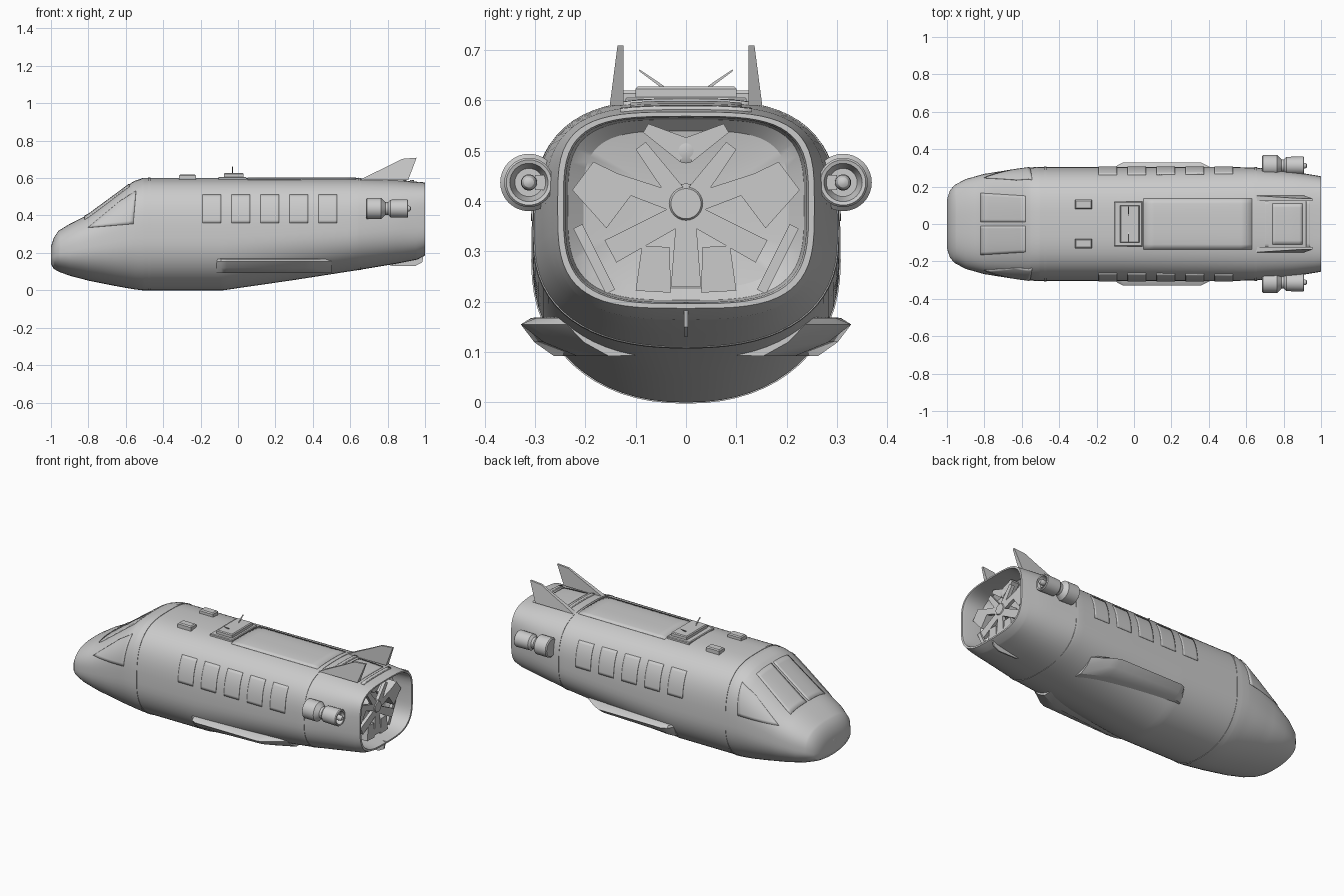
import bpy, bmesh, math
from mathutils import Vector

if "Cube" in bpy.data.objects:
    bpy.data.objects.remove(bpy.data.objects["Cube"])

# hull stations: x, top z, bottom z, half width, widest z, upper and lower roundness
ST = [(-1.0, .235, .14, .13, .18, 2.4, 2.2), (-.985, .28, .115, .178, .185, 2.5, 2.2),
      (-.96, .318, .10, .208, .20, 2.7, 2.2), (-.9, .355, .078, .24, .21, 2.8, 2.2),
      (-.8, .405, .052, .268, .23, 2.9, 2.2), (-.65, .515, .022, .292, .26, 3, 2.2),
      (-.56, .582, .006, .302, .28, 3, 2.2), (-.51, .6, 0, .305, .28, 3, 2.2),
      (-.08, .6, 0, .305, .28, 3, 2.2), (.3, .6, .055, .305, .30, 3, 2.2),
      (.64, .6, .108, .303, .33, 3, 2.4), (.85, .59, .143, .28, .37, 3.2, 2.7),
      (.96, .58, .165, .262, .385, 3.5, 3.1), (1.0, .577, .187, .255, .39, 3.6, 3.4)]


def station(x):
    for a, b in zip(ST, ST[1:]):
        if x <= b[0] + 1e-6:
            t = (x - a[0]) / (b[0] - a[0])
            return [p + (q - p) * t for p, q in zip(a, b)]
    return list(ST[-1])


def hull_ring(x, n=64, scale=1, at=None):
    _, top, bot, w, zc, nu, nl = station(x)
    ring = []
    for i in range(n):
        a = 2 * math.pi * i / n
        s, c = math.sin(a), math.cos(a)
        h, e = (top - zc, nu) if c > 0 else (zc - bot, nl)
        y = math.copysign(abs(s) ** (2 / e), s) * w * scale
        z = zc + math.copysign(abs(c) ** (2 / e), c) * h * scale
        ring.append((x if at is None else at, y, z))
    return ring


def hull_y(x, z):
    _, top, bot, w, zc, nu, nl = station(x)
    f, e = ((z - zc) / (top - zc), nu) if z > zc else ((zc - z) / (zc - bot), nl)
    return w * (1 - min(f, .999) ** e) ** (1 / e)


def hull_z(x, y):
    _, top, bot, w, zc, nu, nl = station(x)
    return zc + (top - zc) * (1 - min(abs(y) / w, .999) ** nu) ** (1 / nu)


def make(name, verts, faces, smooth=30):
    me = bpy.data.meshes.new(name)
    me.from_pydata([tuple(v) for v in verts], [], faces)
    bm = bmesh.new()
    bm.from_mesh(me)
    bmesh.ops.recalc_face_normals(bm, faces=bm.faces)
    bm.to_mesh(me)
    bm.free()
    ob = bpy.data.objects.new(name, me)
    bpy.context.collection.objects.link(ob)
    bpy.ops.object.select_all(action='DESELECT')
    ob.select_set(True)
    bpy.context.view_layer.objects.active = ob
    bpy.ops.object.shade_smooth_by_angle(angle=math.radians(smooth))
    return ob


def loft(name, rings, smooth=30):
    n = len(rings[0])
    verts = [v for r in rings for v in r]
    faces = [(k * n + i, k * n + (i + 1) % n, (k + 1) * n + (i + 1) % n, (k + 1) * n + i)
             for k in range(len(rings) - 1) for i in range(n)]
    faces += [tuple(range(n)), tuple(range(len(verts) - n, len(verts)))]
    return make(name, verts, faces, smooth)


def box(name, x0, x1, y0, y1, z0, z1, inset=0):
    def ring(z, d):
        return [(x0 + d, y0 + d, z), (x1 - d, y0 + d, z), (x1 - d, y1 - d, z), (x0 + d, y1 - d, z)]
    return loft(name, [ring(z0, 0), ring(z1 - inset, 0), ring(z1, inset)])


def patch(name, quad, side=0, thick=.008, n=10):
    """Panel following the hull; quad is (x, z) for sides, (x, y) for the roof."""
    a, b, c, d = [Vector(q) for q in quad]
    verts = []
    for i in range(n + 1):
        for j in range(n + 1):
            u, v = a.lerp(b, i / n).lerp(d.lerp(c, i / n), j / n)
            verts.append((u, side * hull_y(u, v), v) if side else (u, v, hull_z(u, v)))
    m = n + 1
    faces = [(i * m + j, i * m + j + 1, (i + 1) * m + j + 1, (i + 1) * m + j)
             for i in range(n) for j in range(n)]
    ob = make(name, verts, faces)
    mod = ob.modifiers.new("thickness", 'SOLIDIFY')
    mod.thickness, mod.offset = thick, 0
    return ob


def strut(name, a, b, wa, wb, thick=.02):
    """Tapered bar lying in the yz plane; a and b are (x, y, z)."""
    a, b = Vector(a), Vector(b)
    side = (b - a).cross(Vector((1, 0, 0))).normalized()
    up = Vector((thick / 2, 0, 0))
    return loft(name, [[p + side * w + up, p - side * w + up, p - side * w - up, p + side * w - up]
                       for p, w in ((a, wa / 2), (b, wb / 2))])


def lathe(name, profile, y, z, n=32):
    return loft(name, [[(x, y + r * math.cos(2 * math.pi * i / n), z + r * math.sin(2 * math.pi * i / n))
                        for i in range(n)] for x, r in profile])


# hull with hollow engine bay
xs = sorted({round(s[0], 3) for s in ST} | {round(-.95 + .05 * i, 3) for i in range(39)})
rings = [hull_ring(-1.0, scale=.5, at=-1.0)] + [hull_ring(x) for x in xs]
rings += [hull_ring(1, scale=s, at=x) for x, s in ((1, .955), (.985, .94), (.88, .92), (.855, .8), (.84, .4))]
loft("hull", rings)
# seam bands around the hull
for name, x in (("cabin_seam", -.48), ("tail_seam", .645)):
    loft(name, [hull_ring(x, scale=.99), hull_ring(x, scale=1.008),
                hull_ring(x + .012, scale=1.008), hull_ring(x + .012, scale=.99)])
# nose sensor
lathe("nose_sensor", [(-.97, .03), (-.995, .03), (-1.0, .02)], 0, .2)

# roof panels and tail deck frame
patch("roof_panel", [(.05, -.135), (.63, -.135), (.63, .135), (.05, .135)])
patch("tail_deck_panel", [(.74, -.11), (.9, -.11), (.9, .11), (.74, .11)])
for x in (.70, .92):
    patch("tail_deck_rail", [(x, -.13), (x + .02, -.13), (x + .02, .13), (x, .13)], 0, .014)

# roof hatch
box("hatch_base", -.105, .045, -.12, .12, .585, .607, .004)
box("hatch_cover", -.075, .03, -.1, .1, .6, .628, .005)

# belly keel fin
keel = [(.78, .15), (.82, .131), (.95, .131), (.985, .15), (.995, .2), (.8, .2)]
loft("keel_fin", [[(x, y, z) for x, z in keel] for y in (-.004, .004)])

for s in (1, -1):
    # cockpit windows
    patch("windscreen", [(-.82, s * .01), (-.58, s * .01), (-.58, s * .15), (-.82, s * .165)])
    patch("cockpit_side_window", [(-.8, .335), (-.56, .355), (-.545, .53), (-.63, .475)], s)
    # cabin side windows
    for i in range(5):
        x = -.19 + i * .155
        patch("cabin_window", [(x, .36), (x + .1, .36), (x + .1, .51), (x, .51)], s)
    # roof vents and antennas
    box("roof_vent", -.315, -.225, min(s * .08, s * .13), max(s * .08, s * .13), .58, .62, .006)
    strut("antenna", (-.03, s * .045, .626), (-.03, s * .093, .66), .006, .003, .006)
    # tail fins
    fin = [(.65, .59), (.72, .625), (.8, .663), (.88, .703), (.955, .709), (.91, .59)]
    loft("tail_fin", [[(x, s * .124, z) for x, z in fin],
                      [(x, s * (.136 + .13 * (.709 - z)), z) for x, z in fin]])
    # side strakes
    rings = []
    for x, f in ((-.115, 0), (-.09, .7), (-.06, 1), (.36, 1), (.4, .75), (.5, 0)):
        y = hull_y(x, .16) - .005
        o = y + (.328 - y) * f
        yb = hull_y(x, .10) - .01
        rings.append([(x, s * (y - .04), .172), (x, s * (y + (o - y) * .6), .168), (x, s * o, .155),
                      (x, s * (yb + (o - yb) * .72), .12), (x, s * (yb + (o - yb) * .3), .092),
                      (x, s * (yb - .05), .095)])
    loft("side_strake", rings)
    # side thruster pods
    lathe("thruster_pod", [(.685, .05), (.69, .057), (.765, .057), (.77, .052), (.788, .034), (.803, .034),
                           (.815, .047), (.905, .049), (.91, .045), (.908, .038), (.87, .028)], s * .312, .437)
    lathe("thruster_plug", [(.86, .012), (.9, .016), (.915, .015), (.923, .01), (.926, .004)], s * .312, .437)
    box("thruster_mount", .7, .89, min(s * .25, s * .3), max(s * .25, s * .3), .422, .452)
    # engine bay machinery
    strut("bay_upper_arm", (.93, 0, .39), (.93, s * .09, .51), .04, .025)
    strut("bay_side_arm", (.93, 0, .39), (.93, s * .17, .45), .04, .03)
    strut("bay_lower_arm", (.93, 0, .38), (.93, s * .15, .3), .04, .05)
    strut("bay_side_block", (.9, s * .125, .39), (.9, s * .205, .45), .11, .07, .08)
    strut("bay_floor_block", (.9, s * .065, .22), (.9, s * .06, .31), .07, .055, .08)
    strut("bay_pipe", (.9, s * .15, .22), (.9, s * .215, .35), .02, .02)
    strut("bay_roof_brace", (.9, 0, .5), (.9, s * .08, .545), .05, .02, .05)

# engine bay hub and lower leg
lathe("bay_hub", [(.85, .04), (.93, .04), (.945, .03)], 0, .395, 24)
strut("bay_lower_leg", (.93, 0, .39), (.93, 0, .23), .035, .06)
lathe("bay_roof_port", [(.85, .025), (.92, .025), (.925, .015)], 0, .5, 20)
